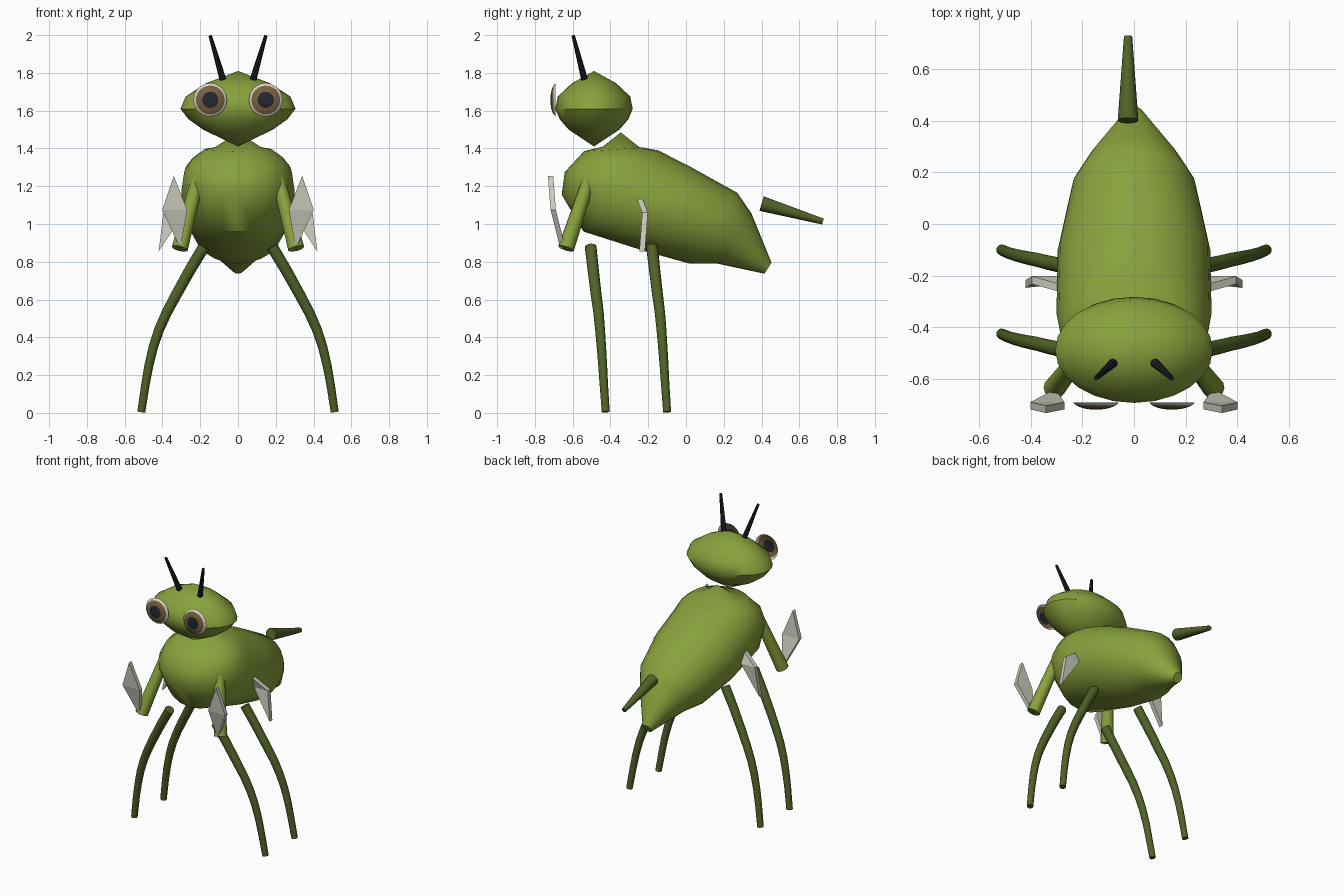
import bpy, bmesh, math
from mathutils import Vector

if "Cube" in bpy.data.objects:
    bpy.data.objects.remove(bpy.data.objects["Cube"])


def material(name, r, g, b):
    m = bpy.data.materials.new(name)
    m.diffuse_color = (r, g, b, 1)
    m.use_nodes = True
    m.node_tree.nodes["Principled BSDF"].inputs["Base Color"].default_value = m.diffuse_color
    return m


GREEN = material("leaf green", 0.25, 0.36, 0.045)
DARK = material("dark green", 0.08, 0.125, 0.02)
BLADE = material("pale grey", 0.62, 0.61, 0.52)
BLACK = material("antenna black", 0.012, 0.013, 0.018)
WHITE = material("eye white", 0.72, 0.68, 0.6)
BROWN = material("eye brown", 0.19, 0.12, 0.05)
PUPIL = material("pupil", 0.018, 0.02, 0.028)


def finish(name, bm, mats, angle=40, recalc=True):
    if recalc:
        bmesh.ops.recalc_face_normals(bm, faces=bm.faces)
    me = bpy.data.meshes.new(name)
    bm.to_mesh(me)
    bm.free()
    for m in mats:
        me.materials.append(m)
    ob = bpy.data.objects.new(name, me)
    bpy.context.collection.objects.link(ob)
    if angle:
        bpy.ops.object.select_all(action='DESELECT')
        ob.select_set(True)
        bpy.context.view_layer.objects.active = ob
        bpy.ops.object.shade_smooth_by_angle(angle=math.radians(angle))
    return ob


def loft(rings, start=None, end=None, cap_start=True, cap_end=True):
    """Skin closed rings; start / end are optional fan tips."""
    bm = bmesh.new()
    vs = [[bm.verts.new(p) for p in r] for r in rings]
    n = len(vs[0])
    for a, b in zip(vs, vs[1:]):
        for i in range(n):
            j = (i + 1) % n
            bm.faces.new((a[i], a[j], b[j], b[i]))
    for ring, tip, cap in ((vs[0], start, cap_start), (vs[-1], end, cap_end)):
        if tip is not None:
            t = bm.verts.new(tip)
            for i in range(n):
                bm.faces.new((ring[i], ring[(i + 1) % n], t))
        elif cap:
            bm.faces.new(ring)
    return bm


def ellipse(c, u, v, n):
    c, u, v = Vector(c), Vector(u), Vector(v)
    return [c + u * math.cos(2 * math.pi * i / n) + v * math.sin(2 * math.pi * i / n)
            for i in range(n)]


def tube(name, pts, r0, r1, mat, n=12):
    pts = [Vector(p) for p in pts]
    rings = []
    for i, p in enumerate(pts):
        d = (pts[min(i + 1, len(pts) - 1)] - pts[max(i - 1, 0)]).normalized()
        ref = Vector((0, 1, 0)) if abs(d.y) < 0.8 else Vector((1, 0, 0))
        u = d.cross(ref).normalized()
        v = d.cross(u)
        r = r0 + (r1 - r0) * i / (len(pts) - 1)
        rings.append(ellipse(p, u * r, v * r, n))
    return finish(name, loft(rings), [mat])


# head: stacked ellipses (z, half width, half depth) with pointed ends
HY = -0.487
head = [(1.50, .185, .135), (1.555, .262, .182), (1.61, .305, .205),
        (1.675, .277, .192), (1.745, .17, .117)]
finish("head", loft([ellipse((0, HY, z), (rx, 0, 0), (0, ry, 0), 24) for z, rx, ry in head],
                    start=(0, HY, 1.41), end=(0, HY, 1.81)), [GREEN])

# body: tilted ellipses given by lower-front (y, z), upper-back (y, z), half width
body = [(-.44, 1.41, -.245, 1.405, .12), (-.54, 1.385, -.225, 1.405, .18),
        (-.642, 1.275, -.205, 1.40, .245), (-.658, 1.155, -.18, 1.395, .285),
        (-.543, .96, -.148, 1.39, .30), (-.22, .857, .02, 1.305, .295),
        (.02, .79, .272, 1.165, .24), (.167, .79, .347, 1.055, .17),
        (.415, .737, .453, .795, .033)]
rings = [ellipse((0, (a + c) / 2, (b + d) / 2), (rx, 0, 0), (0, (c - a) / 2, (d - b) / 2), 24)
         for a, b, c, d, rx in body]
finish("body", loft(rings, start=(0, -.345, 1.485)), [GREEN])

# tail spike
tube("tail_spike", [(-.023, .40, 1.108), (-.023, .725, 1.013)], .04, .016, DARK)


def blade(name, sx, pts, half_w, half_t):
    """Bent diamond plate: bottom, middle, top points."""
    b, m, t = [Vector(p) for p in pts]
    w = Vector((half_w, 0, 0))
    bm = bmesh.new()
    lay = []
    for o in (-half_t, half_t):
        off = Vector((0, o, 0))
        row = []
        for p in (b, m + w, t, m - w):
            q = p + off
            row.append(bm.verts.new((q.x * sx, q.y, q.z)))
        lay.append(row)
        bm.faces.new((row[0], row[1], row[3]))
        bm.faces.new((row[1], row[2], row[3]))
    for i in range(4):
        j = (i + 1) % 4
        bm.faces.new((lay[0][i], lay[0][j], lay[1][j], lay[1][i]))
    return finish(name, bm, [BLADE], 0)


def eye(name, sx):
    """Shallow open dome with white, brown and dark bands."""
    steps = [(.089, -.69, 0), (.076, -.702, 0), (.06, -.709, 1), (.043, -.714, 1), (.02, -.717, 2)]
    n = 24
    rings = [ellipse((sx * .147, y, 1.657), (r, 0, 0), (0, 0, r), n) for r, y, _ in steps]
    bm = loft(rings, cap_start=False)
    for f in bm.faces:
        c = f.calc_center_median()
        r = math.hypot(c.x - sx * .147, c.z - 1.657)
        f.material_index = 0 if r > .076 else 1 if r > .043 else 2
    bmesh.ops.recalc_face_normals(bm, faces=bm.faces)
    if sum(f.normal.y * f.calc_area() for f in bm.faces) > 0:
        bmesh.ops.reverse_faces(bm, faces=bm.faces)
    return finish(name, bm, [WHITE, BROWN, PUPIL], 40, False)


LEG = [(.18, 0, .88), (.255, .014, .755), (.33, .03, .62), (.378, .042, .53),
       (.418, .05, .44), (.448, .057, .35), (.472, .064, .25), (.49, .07, .15), (.512, .08, .005)]

for side, sx in (("left", -1), ("right", 1)):
    eye(side + "_eye", sx)
    # antennae
    tube(side + "_antenna", [(sx * .08, -.537, 1.765), (sx * .147, -.597, 1.997)],
         .018, .009, BLACK, 8)
    # raised arms with front blades
    tube(side + "_arm", [(sx * .215, -.515, 1.23), (sx * .308, -.635, .87)], .035, .043, GREEN)
    blade(side + "_front_blade", sx,
          [(.305, -.652, .87), (.335, -.703, 1.075), (.34, -.717, 1.255)], .066, .014)
    # side blades on the body
    blade(side + "_side_blade", sx,
          [(.42, -.232, .855), (.34, -.217, 1.06), (.26, -.255, 1.16)], .055, .015)
    # front and back legs
    for part, y0 in (("front", -.505), ("back", -.18)):
        tube(f"{side}_{part}_leg", [(sx * x, y0 + y, z) for x, y, z in LEG], .031, .021, DARK)
